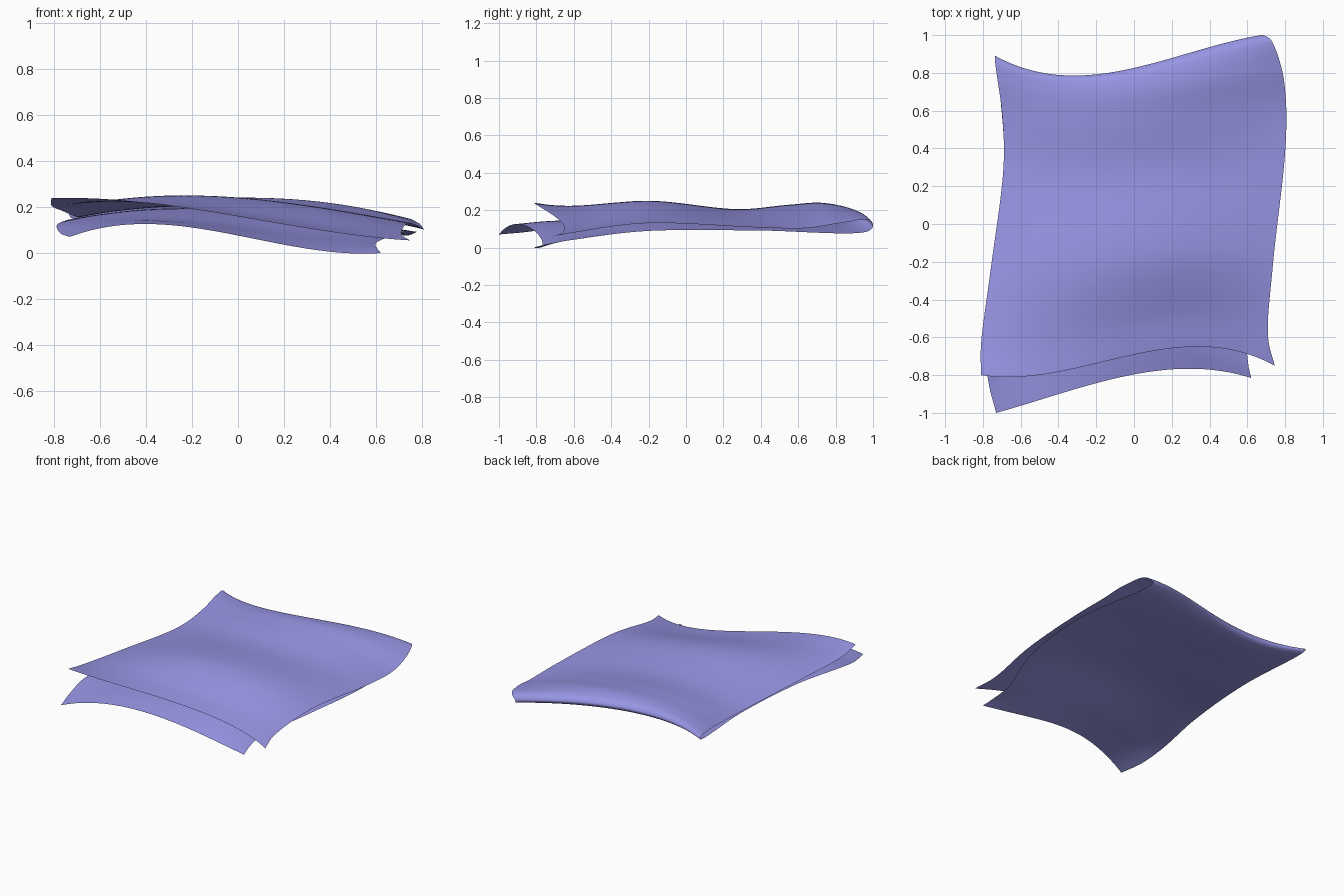
import bpy
from mathutils import Vector

if "Cube" in bpy.data.objects:
    bpy.data.objects.remove(bpy.data.objects["Cube"])

# Cross rows following the cloth from its top front hem, round the back fold,
# to the lower front hem: left x, right x, 4 y values, 4 z values
rows = [
    (-.81, .745, -.80, -.76, -.655, -.75, .238, .205, .12, .055),
    (-.81, .71, -.64, -.60, -.51, -.60, .208, .212, .145, .080),
    (-.76, .735, -.25, -.22, -.18, -.22, .182, .250, .213, .130),
    (-.69, .80, .32, .28, .32, .38, .155, .205, .180, .108),
    (-.70, .805, .60, .54, .58, .64, .172, .226, .206, .104),
    (-.725, .78, .78, .70, .76, .83, .192, .232, .230, .132),
    (-.737, .72, .875, .77, .86, .98, .190, .212, .212, .148),
    (-.735, .675, .89, .787, .88, 1.0, .175, .182, .178, .115),
    (-.73, .70, .86, .76, .85, .97, .160, .157, .147, .086),
    (-.685, .775, .32, .27, .30, .36, .142, .175, .153, .092),
    (-.735, .71, -.25, -.22, -.20, -.22, .145, .193, .163, .088),
    (-.787, .60, -.65, -.58, -.52, -.58, .118, .147, .100, .045),
    (-.770, .604, -.84, -.74, -.67, -.735, .085, .136, .070, .020),
    (-.73, .62, -1.0, -.865, -.772, -.815, .070, .120, .042, .0),
]
NU, STEPS = 60, 12


def cubic(v, t):
    """Cubic through four evenly spaced values."""
    s = t * 3
    return (-v[0] * (s-1)*(s-2)*(s-3) / 6 + v[1] * s*(s-2)*(s-3) / 2
            - v[2] * s*(s-1)*(s-3) / 2 + v[3] * s*(s-1)*(s-2) / 6)


def spline(points):
    """Centripetal Catmull-Rom through the points."""
    p = [2*points[0] - points[1]] + points + [2*points[-1] - points[-2]]
    out = []
    for i in range(1, len(p) - 2):
        a, b, c, d = p[i-1:i+3]
        k = [0]
        for m, n in ((a, b), (b, c), (c, d)):
            k.append(k[-1] + (n - m).length ** .5)
        for j in range(STEPS):
            t = k[1] + (k[2] - k[1]) * j / STEPS

            def mix(m, n, s, e):
                return m * ((e - t) / (e - s)) + n * ((t - s) / (e - s))
            a1, a2, a3 = mix(a, b, k[0], k[1]), mix(b, c, k[1], k[2]), mix(c, d, k[2], k[3])
            b1, b2 = mix(a1, a2, k[0], k[2]), mix(a2, a3, k[1], k[3])
            out.append(mix(b1, b2, k[1], k[2]))
    return out + [points[-1]]


# Folded cloth: one smooth sheet
columns = []
for i in range(NU + 1):
    t = i / NU
    columns.append(spline([Vector((r[0] + (r[1] - r[0]) * t, cubic(r[2:6], t), cubic(r[6:], t)))
                           for r in rows]))
nv = len(columns[0])
verts = [p for col in columns for p in col]
faces = [(i*nv + j, (i+1)*nv + j, (i+1)*nv + j+1, i*nv + j+1)
         for i in range(NU) for j in range(nv - 1)]
mesh = bpy.data.meshes.new("folded_cloth")
mesh.from_pydata(verts, [], faces)
mesh.shade_smooth()
cloth = bpy.data.objects.new("folded_cloth", mesh)
bpy.context.collection.objects.link(cloth)

# Periwinkle fabric
fabric = bpy.data.materials.new("fabric")
fabric.diffuse_color = (.31, .30, .77, 1)
fabric.use_nodes = True
fabric.node_tree.nodes["Principled BSDF"].inputs["Base Color"].default_value = fabric.diffuse_color
mesh.materials.append(fabric)
